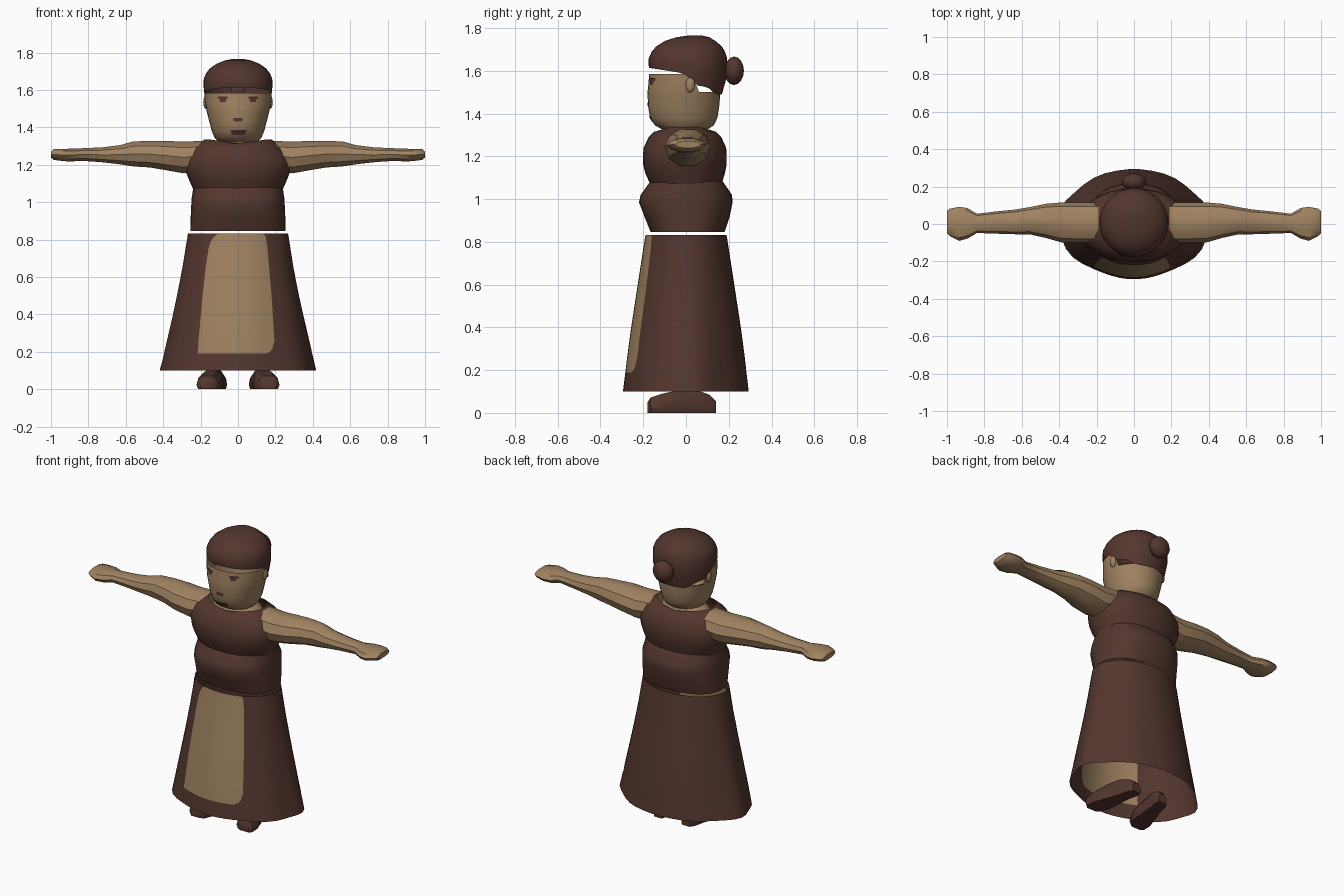
import bpy, bmesh, math
from mathutils import Vector

if "Cube" in bpy.data.objects:
    bpy.data.objects.remove(bpy.data.objects["Cube"])


def material(name, col):
    m = bpy.data.materials.new(name)
    m.diffuse_color = (*col, 1)
    m.use_nodes = True
    m.node_tree.nodes["Principled BSDF"].inputs["Base Color"].default_value = m.diffuse_color
    return m


BROWN = material("dark_brown", (0.088, 0.037, 0.028))
TAN = material("tan", (0.35, 0.225, 0.12))


def build(name, verts, faces, mats, indices=None, angle=40):
    me = bpy.data.meshes.new(name)
    me.from_pydata([tuple(v) for v in verts], [], faces)
    for m in mats:
        me.materials.append(m)
    if indices:
        me.polygons.foreach_set("material_index", indices)
    bm = bmesh.new()
    bm.from_mesh(me)
    bmesh.ops.recalc_face_normals(bm, faces=bm.faces)
    bm.to_mesh(me)
    bm.free()
    me.shade_smooth()
    me.set_sharp_from_angle(angle=math.radians(angle))
    ob = bpy.data.objects.new(name, me)
    bpy.context.collection.objects.link(ob)
    return ob


def skin(name, rings, mat, start=False, end=False, angle=40):
    """Bridge closed rings of equal length, with optional end caps."""
    n = len(rings[0])
    faces = [(r * n + i, r * n + (i + 1) % n, (r + 1) * n + (i + 1) % n, (r + 1) * n + i)
             for r in range(len(rings) - 1) for i in range(n)]
    if start:
        faces.append(tuple(range(n)))
    if end:
        faces.append(tuple((len(rings) - 1) * n + i for i in range(n)))
    return build(name, [p for r in rings for p in r], faces, [mat], angle=angle)


def oval(a, rx, yf, yb, e=2.0):
    """Point on a superellipse at angle a (front is -y)."""
    c, s = math.cos(a), math.sin(a)
    return (math.copysign(abs(c) ** (2 / e), c) * rx,
            (yf + yb) / 2 + math.copysign(abs(s) ** (2 / e), s) * (yb - yf) / 2)


def interp(x, table):
    """Piecewise linear lookup in rows sorted by their first column."""
    for p, q in zip(table, table[1:]):
        if x <= q[0]:
            t = max(0, (x - p[0]) / (q[0] - p[0]))
            return [u + (v - u) * t for u, v in zip(p[1:], q[1:])]
    return table[-1][1:]


def angles(n):
    return [2 * math.pi * i / n for i in range(n)]


def loft(name, rows, mat, n=28, e=2.0, top=None, **kw):
    rings = []
    for z, rx, yf, yb in rows:
        ring = []
        for a in angles(n):
            x, y = oval(a, rx, yf, yb, e)
            ring.append((x, y, min(z, top(x, y)) if top else z))
        rings.append(ring)
    return skin(name, rings, mat, **kw)


def ball(name, centre, radii, mat, seg=14, rows=8):
    rings = []
    for j in range(rows + 1):
        t = math.pi * min(max(j / rows, 0.02), 0.98)
        rings.append([(centre[0] + radii[0] * math.sin(t) * math.cos(a),
                       centre[1] + radii[1] * math.sin(t) * math.sin(a),
                       centre[2] + radii[2] * math.cos(t)) for a in angles(seg)])
    return skin(name, rings, mat, True, True, angle=60)


# Skirt with the apron as a block of front columns; rows: z, left edge, right edge
apron = [(0.10, -0.215, 0.15), (0.19, -0.215, 0.15), (0.20, -0.217, 0.172),
         (0.22, -0.214, 0.187), (0.26, -0.212, 0.196), (0.38, -0.201, 0.188),
         (0.50, -0.190, 0.180), (0.65, -0.173, 0.167), (0.75, -0.158, 0.158),
         (0.79, -0.146, 0.153), (0.815, -0.13, 0.148), (0.832, -0.105, 0.138)]
shape = [(0.10, 0.415, 0.295), (0.35, 0.358, 0.264), (0.60, 0.305, 0.226), (0.832, 0.268, 0.19)]
A, B = 8, 32
verts, faces, mats = [], [], []
for z, left, right in apron:
    rx, ry = interp(z, shape)
    e = 2.0 - 0.15 * (0.832 - z) / 0.732
    a0, a1 = [-math.acos(math.copysign((abs(x) / rx) ** (e / 2), x)) for x in (left, right)]
    cols = [a0 + (a1 - a0) * i / A for i in range(A)]
    cols += [a1 + (a0 + 2 * math.pi - a1) * i / B for i in range(B)]
    for a in cols:
        x, y = oval(a, rx, -ry, ry, e)
        w = 1 + 0.025 * math.sin(7 * a) * abs(math.cos(a)) * (0.832 - z) / 0.732
        verts.append((x * w, y * w, z))
N = A + B
for r in range(len(apron) - 1):
    for i in range(N):
        j = (i + 1) % N
        faces.append((r * N + i, r * N + j, (r + 1) * N + j, (r + 1) * N + i))
        mats.append(1 if i < A and r > 0 else 0)
build("skirt_with_apron", verts, faces, [BROWN, TAN], mats)

# Bodice in two overlapping bands
loft("waist_band", [(0.845, 0.255, -0.165, 0.18), (0.92, 0.253, -0.195, 0.205),
                    (0.985, 0.25, -0.22, 0.218), (1.02, 0.248, -0.212, 0.215),
                    (1.085, 0.238, -0.165, 0.17)], BROWN, e=2.3, angle=50)


def collar(x, y):
    return 1.315 + 0.02 * min(1, abs(x) / 0.15)


loft("bodice", [(1.065, 0.238, -0.165, 0.165), (1.12, 0.262, -0.19, 0.182),
                (1.16, 0.278, -0.2, 0.19), (1.20, 0.285, -0.202, 0.19),
                (1.24, 0.275, -0.198, 0.188), (1.29, 0.245, -0.175, 0.165),
                (1.315, 0.21, -0.15, 0.14), (1.335, 0.18, -0.12, 0.115)],
     BROWN, e=2.2, top=collar, angle=50)

# Neck and upper chest skin
loft("neck", [(1.27, 0.17, -0.12, 0.12), (1.31, 0.14, -0.10, 0.11),
              (1.33, 0.105, -0.09, 0.1), (1.38, 0.1, -0.08, 0.1)], TAN)

# Head: open shell, cut lower behind the ears
head = [(1.315, 0.07, -0.07, 0.07), (1.325, 0.105, -0.11, 0.10), (1.345, 0.125, -0.145, 0.13),
        (1.38, 0.14, -0.168, 0.147), (1.43, 0.153, -0.177, 0.155), (1.49, 0.168, -0.18, 0.16),
        (1.50, 0.170, -0.18, 0.16), (1.54, 0.177, -0.176, 0.165), (1.585, 0.18, -0.172, 0.165)]
loft("head", head, TAN, n=32, top=lambda x, y: 1.585 if y < 0.03 else 1.5, start=True)
for s in (-1, 1):
    ball("ear", (s * 0.172, 0.02, 1.535), (0.014, 0.023, 0.036), TAN, 10, 6)


# Thin face details that follow the head surface
def plate(name, x0, x1, z0, z1, taper=0.0):
    n, vs = 6, []
    for z, k in ((z0, taper), (z1, 0)):
        rx, yf, yb = interp(z, head)
        for i in range(n + 1):
            x = x0 + k + (x1 - x0 - 2 * k) * i / n
            y = (yf + yb) / 2 - (yb - yf) / 2 * math.sqrt(1 - (x / rx) ** 2)
            vs.append((x, y - 0.004, z))
    fs = [(i, i + 1, n + 2 + i, n + 1 + i) for i in range(n)]
    build(name, vs, fs, [BROWN])


for s in (-1, 1):
    plate("eyelid", s * 0.082 - 0.026, s * 0.082 + 0.026, 1.552, 1.566)
    plate("eye", s * 0.08 - 0.015, s * 0.08 + 0.015, 1.536, 1.552)
plate("nose_shadow", -0.026, 0.026, 1.431, 1.451, 0.005)
plate("mouth", -0.042, 0.048, 1.36, 1.387, 0.012)

# Hair cap with a hemline that drops towards the nape, plus a bun
hem = [(-0.18, 1.615), (-0.02, 1.59), (0.02, 1.565), (0.045, 1.532), (0.1, 1.525),
       (0.125, 1.5), (0.15, 1.487), (0.19, 1.495)]
levels = [(1.66, 0.183, -0.174, 0.192), (1.69, 0.17, -0.16, 0.182), (1.715, 0.151, -0.138, 0.167),
          (1.74, 0.115, -0.098, 0.137), (1.757, 0.073, -0.045, 0.11), (1.766, 0.03, 0.02, 0.07)]
rings = [[], []]
for a in angles(36):
    x, y = oval(a, 0.18, -0.173, 0.168)
    z = interp(y, hem)[0]
    rings[0].append((x, y, z))
    rings[1].append((*oval(a, 0.184, -0.176, 0.192), (z + 1.66) / 2))
for z, rx, yf, yb in levels:
    rings.append([(*oval(a, rx, yf, yb), z) for a in angles(36)])
skin("hair", rings, BROWN, end=True, angle=50)
ball("hair_bun", (0, 0.225, 1.6), (0.066, 0.047, 0.066), BROWN)

# Arms and hands; rows: x, y min, y max, z min, z max
arm = [(0.19, -0.10, 0.115, 1.17, 1.332), (0.29, -0.10, 0.115, 1.15, 1.328),
       (0.39, -0.098, 0.115, 1.168, 1.332), (0.47, -0.075, 0.108, 1.182, 1.332),
       (0.56, -0.055, 0.09, 1.188, 1.328), (0.63, -0.055, 0.078, 1.20, 1.308),
       (0.73, -0.052, 0.068, 1.212, 1.295), (0.84, -0.048, 0.055, 1.22, 1.29),
       (0.89, -0.078, 0.085, 1.216, 1.288), (0.935, -0.09, 0.092, 1.218, 1.287),
       (0.985, -0.065, 0.082, 1.225, 1.285), (1.0, -0.05, 0.07, 1.238, 1.272)]
for side, s in (("right", -1), ("left", 1)):
    rings = [[(s * x, (y0 + y1) / 2 + (y1 - y0) / 2 * math.cos(a),
               (z0 + z1) / 2 + (z1 - z0) / 2 * math.sin(a)) for a in angles(10)]
             for x, y0, y1, z0, z1 in arm]
    skin(side + "_arm", rings, TAN, True, True, angle=35)

# Shoes, splayed outwards; rows: y, half width, top height
shoe = [(-0.18, 0.035, 0.05), (-0.165, 0.058, 0.072), (-0.11, 0.07, 0.09), (-0.04, 0.06, 0.105),
        (0.04, 0.045, 0.11), (0.11, 0.045, 0.085), (0.14, 0.03, 0.055)]
for side, s in (("right", -1), ("left", 1)):
    rings = []
    for y, w, h in shoe:
        cx = 0.135 - 0.22 * y - 0.008
        prof = [(-0.85, 0), (0.85, 0), (1, 0.3), (0.85, 0.7), (0.45, 1), (-0.45, 1), (-0.85, 0.7), (-1, 0.3)]
        rings.append([(s * (cx + u * w), y, v * h) for u, v in prof])
    skin(side + "_shoe", rings, BROWN, True, True, angle=35)
